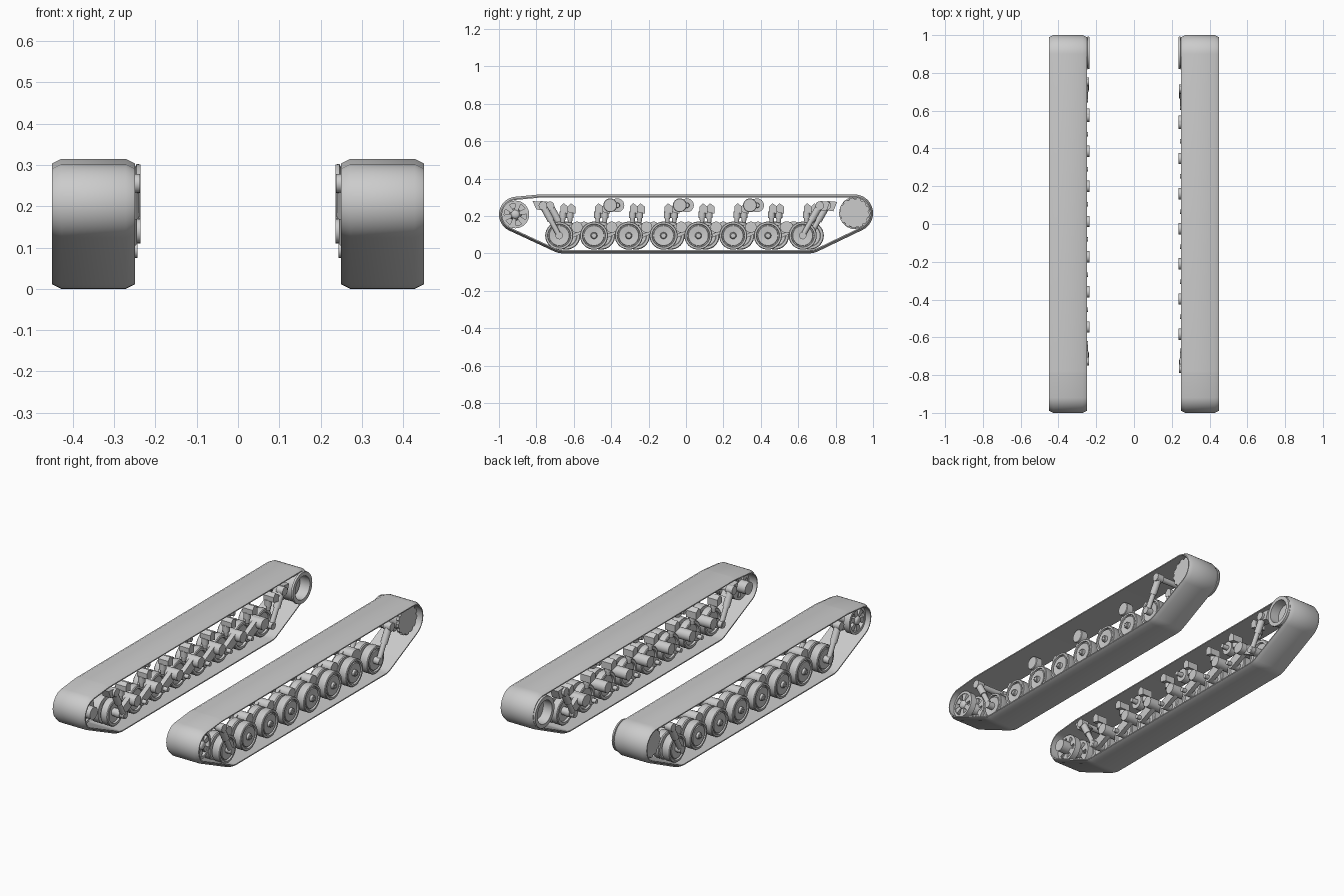
import bpy, bmesh, math
from mathutils import Vector
from mathutils.geometry import convex_hull_2d

if "Cube" in bpy.data.objects:
    bpy.data.objects.remove(bpy.data.objects["Cube"])

mat = bpy.data.materials.new("light_grey")
mat.use_nodes = True
GREY = (0.6, 0.6, 0.6, 1)
mat.diffuse_color = GREY
mat.node_tree.nodes["Principled BSDF"].inputs["Base Color"].default_value = GREY


def finish(name, bm, side):
    """Mirror to the chosen side, fix normals and make the object."""
    for v in bm.verts:
        v.co.x *= side
    bmesh.ops.recalc_face_normals(bm, faces=bm.faces)
    me = bpy.data.meshes.new(name)
    bm.to_mesh(me)
    bm.free()
    ob = bpy.data.objects.new(name, me)
    bpy.context.collection.objects.link(ob)
    me.materials.append(mat)
    bpy.context.view_layer.objects.active = ob
    bpy.ops.object.select_all(action='DESELECT')
    ob.select_set(True)
    bpy.ops.object.shade_smooth_by_angle(angle=math.radians(35))


def skin(bm, rings, closed=False):
    """Bridge rings of points; cap the ends unless the loop closes."""
    vs = [[bm.verts.new(p) for p in r] for r in rings]
    n = len(vs[0])
    for a in range(len(vs) if closed else len(vs) - 1):
        r, s = vs[a], vs[(a + 1) % len(vs)]
        for i in range(n):
            bm.faces.new((r[i], r[(i + 1) % n], s[(i + 1) % n], s[i]))
    if not closed:
        bm.faces.new(vs[0])
        bm.faces.new(vs[-1])


def lathe(bm, profile, y, z, n=28, closed=False):
    """Turn (x, radius) points about a sideways axle."""
    skin(bm, [[(x, y + r * math.cos(i * math.tau / n), z + r * math.sin(i * math.tau / n))
               for i in range(n)] for x, r in profile], closed)


def rod(bm, p, q, r0, r1=None, n=14):
    """Round bar or cone between two points."""
    p, q = Vector(p), Vector(q)
    r1 = r0 if r1 is None else r1
    d = (q - p).normalized()
    u = d.orthogonal().normalized()
    w = d.cross(u)
    ring = lambda c, r: [c + r * (u * math.cos(i * math.tau / n) + w * math.sin(i * math.tau / n))
                         for i in range(n)]
    skin(bm, [ring(p, r0), ring(q, r1)])


def plate(bm, outline, x0, x1):
    """Extrude a (y, z) outline sideways."""
    skin(bm, [[(x, y, z) for y, z in outline] for x in (x0, x1)])


def arm(bm, a, b, ra, rb, x0, x1):
    """Tapered link with rounded ends."""
    pts = [(c[0] + r * math.cos(i * math.tau / 16), c[1] + r * math.sin(i * math.tau / 16))
           for c, r in ((a, ra), (b, rb)) for i in range(16)]
    plate(bm, [pts[i] for i in convex_hull_2d(pts)], x0, x1)


def belt(side):
    circles = ((-0.905, 0.208, 0.095), (-0.78, 0.235, 0.08), (-0.66, 0.10, 0.10),
               (0.66, 0.10, 0.10), (0.90, 0.215, 0.10))
    n = 40
    samples = [(y, z, r, i * math.tau / n) for y, z, r in circles for i in range(n)]
    at = lambda s, off: (s[0] + (s[2] - off) * math.cos(s[3]), s[1] + (s[2] - off) * math.sin(s[3]))
    hull = [samples[i] for i in convex_hull_2d([at(s, 0) for s in samples])]
    section = ((0.25, 0.011), (0.272, 0), (0.428, 0), (0.45, 0.011), (0.45, 0.017), (0.25, 0.017))
    bm = bmesh.new()
    skin(bm, [[(x, *at(s, off)) for s in hull] for x, off in section], True)
    finish("track_belt", bm, side)


def road_wheel(side, y):
    z = 0.095
    bm = bmesh.new()
    # Paired rims with tyres, joined by an axle
    lathe(bm, ((0.365, 0.02), (0.365, 0.072), (0.37, 0.075), (0.41, 0.075), (0.414, 0.072), (0.414, 0.062),
               (0.404, 0.06), (0.404, 0.055), (0.412, 0.053), (0.408, 0.018), (0.42, 0.016), (0.423, 0.012)),
          y, z, 32)
    lathe(bm, ((0.318, 0.02), (0.315, 0.055), (0.305, 0.058), (0.305, 0.071), (0.309, 0.075),
               (0.345, 0.075), (0.35, 0.07), (0.35, 0.02)), y, z, 32)
    rod(bm, (0.29, y, z), (0.40, y, z), 0.022)
    for i in range(6):
        a = i * math.tau / 6
        c = (y + 0.011 * math.cos(a), z + 0.011 * math.sin(a))
        rod(bm, (0.42, *c), (0.426, *c), 0.003, n=6)
    finish("road_wheel", bm, side)


def suspension(side, y, reach):
    pivot = (y + reach, 0.14)
    bm = bmesh.new()
    # Swing arm and its pivot tube
    arm(bm, (y, 0.095), pivot, 0.024, 0.027, 0.268, 0.295)
    lathe(bm, ((0.236, 0.02), (0.236, 0.03), (0.35, 0.03), (0.35, 0.02)), *pivot, 20)
    rod(bm, (0.243, y, 0.095), (0.30, y, 0.095), 0.012)
    finish("swing_arm", bm, side)
    # Bump stop under a wedge bracket
    bm = bmesh.new()
    s = y + 0.02
    rod(bm, (0.29, s, 0.165), (0.29, s, 0.19), 0.011, 0.014)
    rod(bm, (0.29, s, 0.19), (0.29, s, 0.225), 0.019)
    plate(bm, [(s - 0.014, 0.222), (s + 0.028, 0.212), (s + 0.028, 0.25), (s + 0.004, 0.268), (s - 0.014, 0.25)],
          0.248, 0.31)
    finish("bump_stop", bm, side)


def shock(side, top, low):
    bm = bmesh.new()
    mid = [(a + b) / 2 for a, b in zip(top, low)]
    # Damper pair, one on each face of the wheel
    for x, out in ((0.43, 1), (0.258, -1)):
        rod(bm, (x, *top), (x, *mid), 0.019)
        rod(bm, (x, *mid), (x, *low), 0.014)
        rod(bm, (x - out * 0.02, *low), (x + out * 0.014, *low), 0.02)
        rod(bm, (x - out * 0.02, *top), (x + out * 0.021, *top), 0.023)
    # Frame mount joining the upper eyes
    rod(bm, (0.26, *top), (0.43, *top), 0.016)
    lean = math.copysign(0.03, top[0])
    plate(bm, [(top[0] - 0.035, 0.235), (top[0] + 0.035, 0.225), (top[0] + 0.025 + lean, 0.275),
               (top[0] - 0.025 + lean, 0.28)], 0.25, 0.30)
    finish("shock_absorber", bm, side)


def idler(side):
    y, z = -0.912, 0.208
    c = Vector((y, z))
    bm = bmesh.new()
    # Rims, hub and six spokes in front of a rear web
    lathe(bm, ((0.312, 0.02), (0.312, 0.062), (0.323, 0.062), (0.323, 0.02)), y, z)
    for x0, x1 in ((0.30, 0.335), (0.385, 0.42)):
        lathe(bm, ((x0, 0.06), (x0, 0.074), (x1, 0.074), (x1, 0.06)), y, z, 32, True)
        for i in range(6):
            a = i * math.tau / 6 + 0.3
            d, t = Vector((math.cos(a), math.sin(a))), Vector((-math.sin(a), math.cos(a)))
            plate(bm, [c + d * r + t * w for r, w in ((0.015, 0.008), (0.064, 0.017), (0.064, -0.017),
                                                      (0.015, -0.008))], x0, x1 - 0.004)
    lathe(bm, ((0.25, 0.026), (0.25, 0.034), (0.30, 0.034), (0.41, 0.026), (0.424, 0.02), (0.428, 0.014)), y, z)
    finish("idler_wheel", bm, side)


def sprocket(side):
    y, z = 0.9, 0.216
    bm = bmesh.new()
    teeth = 13
    for x in (0.325, 0.40):
        outline = []
        for i in range(teeth):
            for f, r in ((0, 0.075), (0.3, 0.075), (0.42, 0.082), (0.88, 0.082)):
                a = (i + f) * math.tau / teeth
                outline.append((y + r * math.cos(a), z + r * math.sin(a)))
        plate(bm, outline, x, x + 0.016)
    rod(bm, (0.29, y, z), (0.41, y, z), 0.06, n=28)
    finish("drive_sprocket", bm, side)
    # Open flanged drum for the final drive
    bm = bmesh.new()
    lathe(bm, ((0.236, 0.064), (0.236, 0.085), (0.246, 0.087), (0.248, 0.08), (0.31, 0.08), (0.31, 0.064)),
          y + 0.006, z, 36, True)
    finish("drive_housing", bm, side)


for side, shift in ((1, 0.0), (-1, 0.038)):
    belt(side)
    idler(side)
    sprocket(side)
    for k in range(8):
        y = -0.678 + 0.186 * k + shift
        road_wheel(side, y)
        suspension(side, y, 0.095 if k < 7 else -0.08)
    shock(side, (-0.765 + shift, 0.255), (-0.678 + shift, 0.095))
    shock(side, (0.715 + shift, 0.255), (0.624 + shift, 0.095))
    # Return rollers under the upper run
    for y in (-0.405, -0.033, 0.342):
        bm = bmesh.new()
        lathe(bm, ((0.29, 0.012), (0.325, 0.014), (0.325, 0.037), (0.362, 0.037), (0.365, 0.034)),
              y + shift, 0.257, 24)
        finish("return_roller", bm, side)
